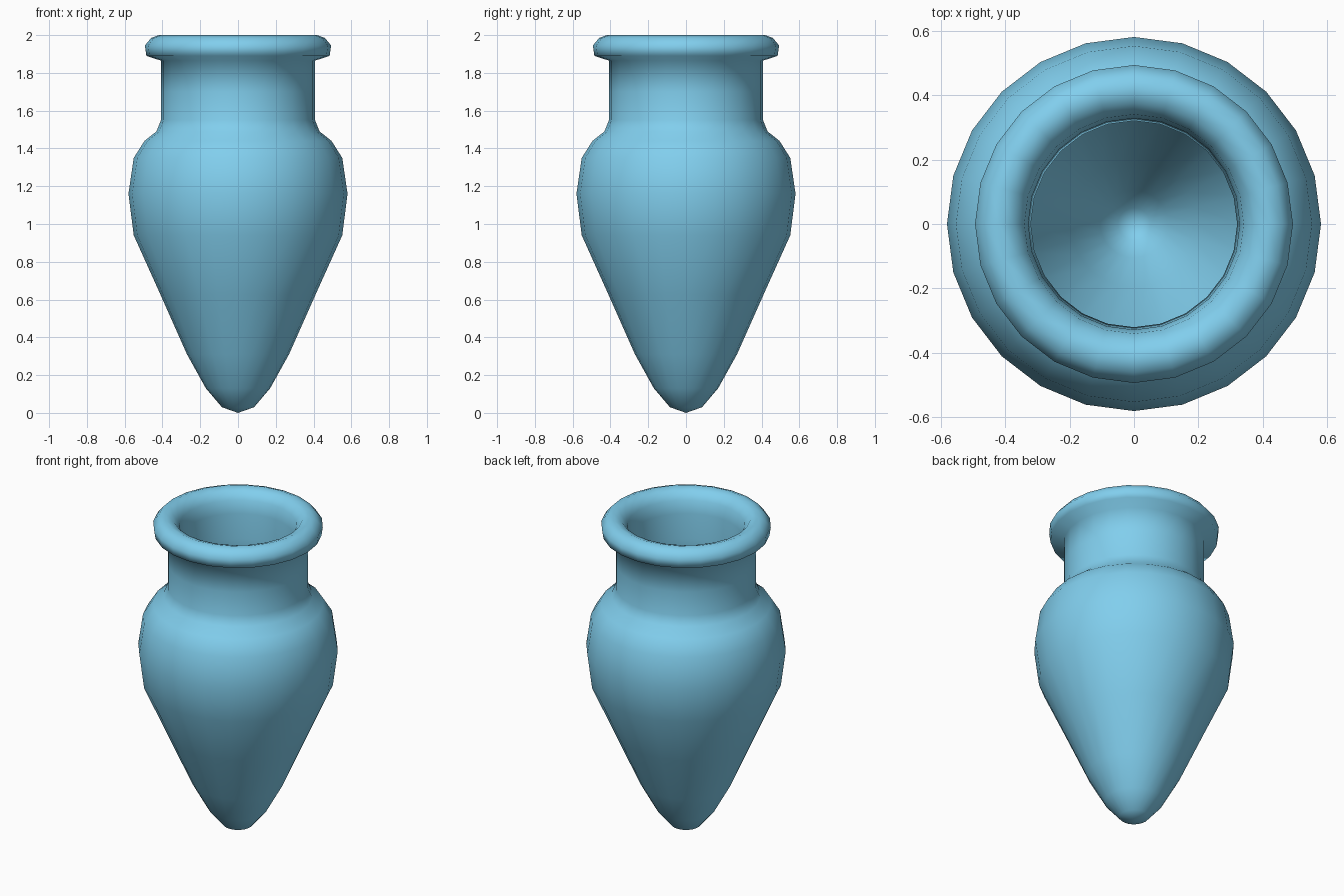
import bpy, bmesh
from math import cos, sin, tau

if "Cube" in bpy.data.objects:
    bpy.data.objects.remove(bpy.data.objects["Cube"])

SIDES = 24

# Half profile (radius, height): outside upwards, over the lip, down the inside
outer = [(0.085, 0.03), (0.17, 0.13), (0.27, 0.31), (0.41, 0.625), (0.552, 0.94),
         (0.58, 1.16), (0.552, 1.35), (0.495, 1.44), (0.432, 1.49), (0.408, 1.55),
         (0.408, 1.70), (0.408, 1.865)]
lip = [(0.485, 1.89), (0.493, 1.945), (0.46, 1.985), (0.42, 2.0),
       (0.375, 1.985), (0.34, 1.94)]
inner = [(0.328, 1.86), (0.325, 1.70), (0.32, 1.54), (0.36, 1.46), (0.43, 1.40),
         (0.475, 1.32), (0.50, 1.16), (0.477, 0.97), (0.337, 0.655),
         (0.197, 0.34), (0.105, 0.18), (0.05, 0.105)]
profile = outer + lip + inner

# Lathe the vase around z
bm = bmesh.new()
rings = [[bm.verts.new((r * cos(tau * i / SIDES), r * sin(tau * i / SIDES), z))
          for i in range(SIDES)] for r, z in profile]
for a, b in zip(rings, rings[1:]):
    for i in range(SIDES):
        j = (i + 1) % SIDES
        bm.faces.new((a[i], a[j], b[j], b[i]))

# Close the outer tip and the inner floor
for ring, z in ((rings[0], 0.0), (rings[-1], 0.085)):
    tip = bm.verts.new((0, 0, z))
    for i in range(SIDES):
        bm.faces.new((tip, ring[i], ring[(i + 1) % SIDES]))
bmesh.ops.recalc_face_normals(bm, faces=bm.faces)
for f in bm.faces:
    f.smooth = True

mesh = bpy.data.meshes.new("vase")
bm.to_mesh(mesh)
bm.free()
vase = bpy.data.objects.new("vase", mesh)
bpy.context.collection.objects.link(vase)

# Light blue glaze
glaze = bpy.data.materials.new("blue_glaze")
glaze.diffuse_color = (0.22, 0.62, 0.85, 1)
glaze.use_nodes = True
glaze.node_tree.nodes["Principled BSDF"].inputs["Base Color"].default_value = glaze.diffuse_color
mesh.materials.append(glaze)
